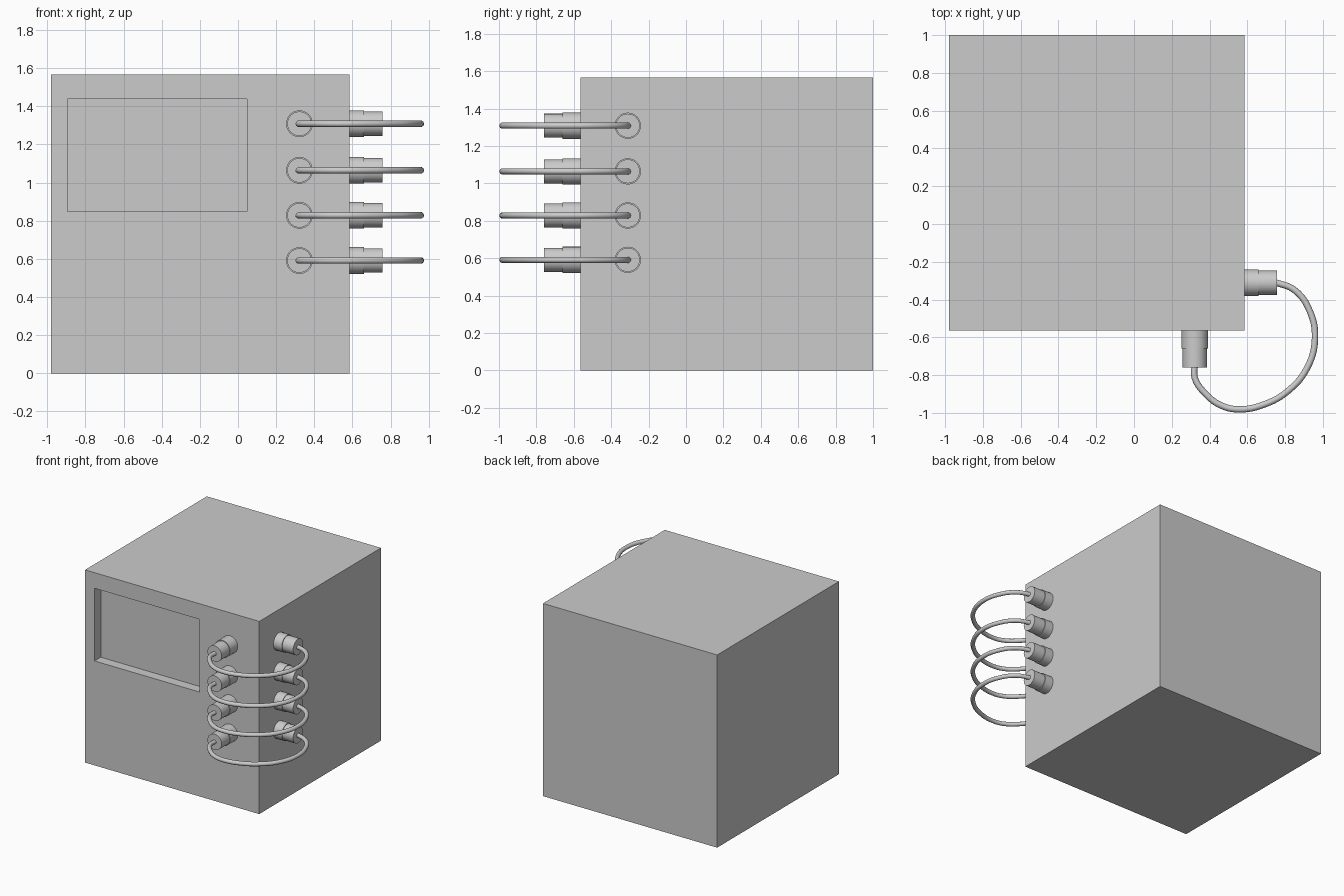
import bpy, math
from mathutils import Vector

if "Cube" in bpy.data.objects:
    bpy.data.objects.remove(bpy.data.objects["Cube"])


def box(name, lo, hi):
    lo, hi = Vector(lo), Vector(hi)
    bpy.ops.mesh.primitive_cube_add(size=1, location=(lo + hi) / 2)
    ob = bpy.context.object
    ob.name = name
    ob.scale = hi - lo
    bpy.ops.object.transform_apply(location=False, rotation=False, scale=True)
    return ob


def cylinder(name, start, end, radius):
    start, end = Vector(start), Vector(end)
    axis = end - start
    bpy.ops.mesh.primitive_cylinder_add(vertices=32, radius=radius, depth=axis.length,
                                        location=(start + end) / 2)
    ob = bpy.context.object
    ob.name = name
    ob.rotation_euler = axis.to_track_quat('Z', 'Y').to_euler()
    bpy.ops.object.shade_smooth_by_angle(angle=math.radians(40))
    return ob


# Cabinet with a recessed panel in the front
cabinet = box("cabinet", (-0.98, -0.563, 0), (0.585, 1.0, 1.565))
cutter = box("panel_cutter", (-0.895, -0.8, 0.848), (0.048, -0.483, 1.438))
mod = cabinet.modifiers.new("recess", 'BOOLEAN')
mod.operation = 'DIFFERENCE'
mod.solver = 'EXACT'
mod.object = cutter
bpy.context.view_layer.objects.active = cabinet
bpy.ops.object.modifier_apply(modifier=mod.name)
bpy.data.objects.remove(cutter, do_unlink=True)

# Cable path seen from above, from the front plug round to the side plug
PATH = [(0.322, -0.74), (0.322, -0.815), (0.385, -0.905), (0.46, -0.96),
        (0.55, -0.981), (0.69, -0.955), (0.82, -0.88), (0.915, -0.765),
        (0.958, -0.61), (0.93, -0.46), (0.85, -0.35), (0.74, -0.306)]


def cable(name, z):
    cu = bpy.data.curves.new(name, 'CURVE')
    cu.dimensions = '3D'
    cu.bevel_depth = 0.017
    cu.bevel_resolution = 3
    cu.resolution_u = 6
    cu.use_fill_caps = True
    sp = cu.splines.new('BEZIER')
    sp.bezier_points.add(len(PATH) - 1)
    for p, (x, y) in zip(sp.bezier_points, PATH):
        p.co = (x, y, z)
        p.handle_left_type = p.handle_right_type = 'AUTO'
    ob = bpy.data.objects.new(name, cu)
    bpy.context.collection.objects.link(ob)


# Four rows: socket collar and plug on each face, joined by a cable
for i, z in enumerate((0.591, 0.828, 1.064, 1.308)):
    cylinder(f"front_socket_{i}", (0.322, -0.55, z), (0.322, -0.66, z), 0.07)
    cylinder(f"front_plug_{i}", (0.322, -0.65, z), (0.322, -0.76, z), 0.064)
    cylinder(f"side_socket_{i}", (0.57, -0.311, z), (0.66, -0.311, z), 0.07)
    cylinder(f"side_plug_{i}", (0.65, -0.311, z), (0.758, -0.311, z), 0.064)
    cable(f"cable_{i}", z)
